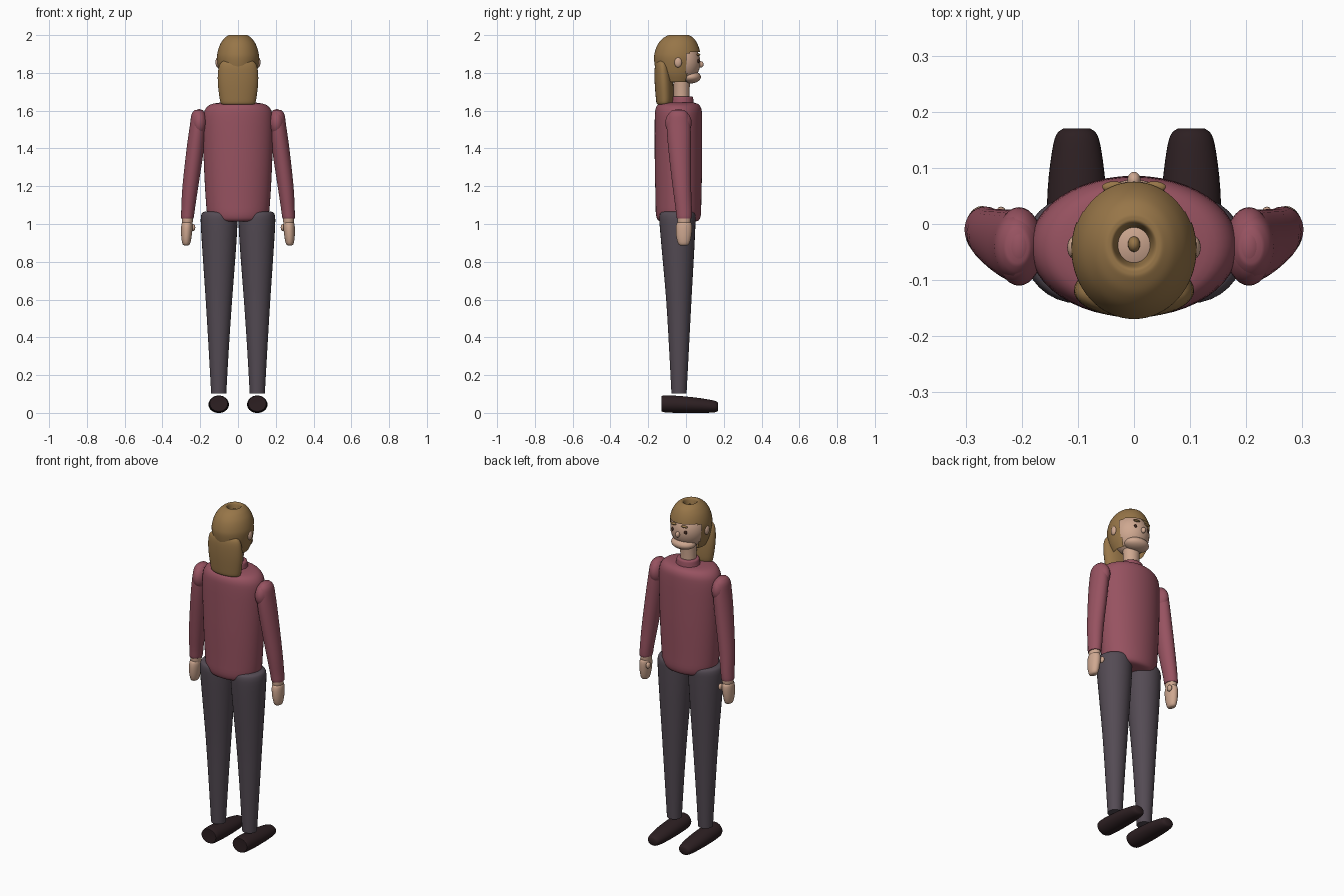
import bpy, bmesh, math
from mathutils import Vector


def colour(name, rgb):
    m = bpy.data.materials.new(name)
    m.diffuse_color = (*rgb, 1)
    return m


SKIN = colour("skin", (0.62, 0.39, 0.28))
HAIR = colour("light_brown_hair", (0.31, 0.18, 0.065))
SWEATER = colour("rose_sweater", (0.31, 0.085, 0.118))
TROUSERS = colour("grey_trousers", (0.088, 0.07, 0.088))
SHOE = colour("dark_shoe", (0.026, 0.014, 0.016))
EYE = colour("dark_brown_eye", (0.05, 0.02, 0.012))


def finish(name, bm, mat, angle=50):
    bmesh.ops.recalc_face_normals(bm, faces=bm.faces)
    me = bpy.data.meshes.new(name)
    bm.to_mesh(me)
    bm.free()
    ob = bpy.data.objects.new(name, me)
    bpy.context.collection.objects.link(ob)
    me.materials.append(mat)
    bpy.ops.object.select_all(action='DESELECT')
    ob.select_set(True)
    bpy.context.view_layer.objects.active = ob
    bpy.ops.object.shade_smooth_by_angle(angle=math.radians(angle))
    return ob


def smooth_rows(rows, steps):
    """Catmull-Rom interpolation between cross-sections."""
    rows = [Vector(r) for r in rows]
    out = []
    for i in range(len(rows) - 1):
        a, b, c, d = rows[max(i - 1, 0)], rows[i], rows[i + 1], rows[min(i + 2, len(rows) - 1)]
        for k in range(steps):
            t = k / steps
            out.append(0.5 * (2 * b + (c - a) * t + (2 * a - 5 * b + 4 * c - d) * t * t
                              + (3 * b - a - 3 * c + d) * t ** 3))
    return out + [rows[-1]]


def loft(name, rows, mat, axis='z', n=32, steps=3, caps=True, keep=None, angle=50):
    """Rows are (position, centre_a, centre_b, radius_a, radius_b) along an axis."""
    bm = bmesh.new()
    rings = []
    for p, ca, cb, ra, rb in smooth_rows(rows, steps):
        ring = []
        for i in range(n):
            t = 2 * math.pi * i / n
            a, b = ca + ra * math.cos(t), cb + rb * math.sin(t)
            ring.append(bm.verts.new((a, b, p) if axis == 'z' else (a, p, b)))
        rings.append(ring)
    for lo, hi in zip(rings, rings[1:]):
        for i in range(n):
            j = (i + 1) % n
            bm.faces.new((lo[i], lo[j], hi[j], hi[i]))
    if caps:
        bm.faces.new(rings[0])
        bm.faces.new(rings[-1])
    if keep:
        bad = [f for f in bm.faces if not keep(f.calc_center_median())]
        bmesh.ops.delete(bm, geom=bad, context='FACES')
    return finish(name, bm, mat, angle)


def ball(name, centre, radii, mat, n=24):
    bm = bmesh.new()
    bmesh.ops.create_uvsphere(bm, u_segments=n, v_segments=n // 2, radius=1)
    for v in bm.verts:
        v.co = Vector(c + r * k for c, r, k in zip(centre, radii, v.co))
    return finish(name, bm, mat)


# Torso, collar and neck
loft("sweater_body", [
    (1.012, 0, -0.04, 0.11, 0.085), (1.02, 0, -0.04, 0.145, 0.108),
    (1.05, 0, -0.04, 0.162, 0.119), (1.12, 0, -0.04, 0.17, 0.121),
    (1.30, 0, -0.04, 0.18, 0.125), (1.48, 0, -0.04, 0.186, 0.126),
    (1.57, 0, -0.04, 0.184, 0.125), (1.61, 0, -0.04, 0.172, 0.121),
    (1.633, 0, -0.04, 0.145, 0.107), (1.642, 0, -0.035, 0.10, 0.08)],
    SWEATER, n=48)
loft("collar", [
    (1.62, 0, -0.02, 0.072, 0.064), (1.65, 0, -0.02, 0.066, 0.06),
    (1.672, 0, -0.02, 0.062, 0.056), (1.676, 0, -0.02, 0.054, 0.049)], SWEATER)
loft("neck", [
    (1.62, 0, -0.023, 0.046, 0.043), (1.70, 0, -0.023, 0.045, 0.042),
    (1.79, 0, -0.023, 0.05, 0.046)], SKIN)

# Head and face
ball("head", (0, -0.03, 1.855), (0.1, 0.106, 0.113), SKIN, 36)
ball("jaw", (0, 0.022, 1.778), (0.072, 0.057, 0.034), SKIN, 32)
ball("nose", (0, 0.078, 1.845), (0.012, 0.015, 0.017), SKIN)

# Hair cap: funnel-topped shell with an opening around the face
loft("hair_cap", [
    (1.752, 0, -0.045, 0.082, 0.088), (1.80, 0, -0.045, 0.1, 0.112),
    (1.87, 0, -0.045, 0.111, 0.124), (1.91, 0, -0.045, 0.108, 0.12),
    (1.95, 0, -0.044, 0.095, 0.106), (1.98, 0, -0.041, 0.075, 0.085),
    (1.996, 0, -0.039, 0.056, 0.062), (2.0, 0, -0.038, 0.045, 0.05),
    (1.994, 0, -0.038, 0.036, 0.039), (1.955, 0, -0.038, 0.027, 0.03)],
    HAIR, n=64, steps=5, caps=False,
    keep=lambda c: not (c.y > 0.003 and c.z < 1.908 - max(0, 0.02 - c.y) * 0.6))
ball("crown_tuft", (0, -0.036, 1.968), (0.011, 0.014, 0.015), HAIR, 16)

# Long hair falling down the back
loft("back_hair", [
    (1.632, 0, -0.113, 0.075, 0.030), (1.637, 0, -0.113, 0.09, 0.042),
    (1.67, 0, -0.113, 0.098, 0.047), (1.75, 0, -0.117, 0.107, 0.049),
    (1.82, 0, -0.122, 0.104, 0.044), (1.855, 0, -0.125, 0.09, 0.034),
    (1.87, 0, -0.125, 0.06, 0.02)], HAIR, n=40)

# Paired parts
for side, s in (("left", -1), ("right", 1)):
    ball(side + "_ear", (s * 0.107, -0.042, 1.856), (0.012, 0.02, 0.027), SKIN)
    ball(side + "_eye", (s * 0.042, 0.064, 1.862), (0.009, 0.007, 0.011), EYE, 16)
    ball(side + "_eyebrow", (s * 0.036, 0.066, 1.896), (0.021, 0.01, 0.006), HAIR, 16)

    # Shoulder and sleeve
    ball(side + "_shoulder", (s * 0.205, -0.04, 1.535), (0.043, 0.07, 0.073), SWEATER, 32)
    loft(side + "_sleeve", [
        (1.028, s * 0.268, -0.009, 0.030, 0.036), (1.034, s * 0.268, -0.01, 0.034, 0.040),
        (1.08, s * 0.264, -0.012, 0.036, 0.043), (1.2, s * 0.252, -0.022, 0.042, 0.049),
        (1.4, s * 0.226, -0.034, 0.046, 0.060), (1.52, s * 0.212, -0.039, 0.043, 0.063),
        (1.58, s * 0.209, -0.04, 0.037, 0.053), (1.604, s * 0.208, -0.04, 0.02, 0.03)],
        SWEATER)

    # Wrist, hand and thumb
    loft(side + "_wrist", [
        (1.0, s * 0.268, -0.01, 0.027, 0.032), (1.018, s * 0.268, -0.01, 0.029, 0.035),
        (1.05, s * 0.267, -0.01, 0.029, 0.035)], SKIN)
    loft(side + "_hand", [
        (0.886, s * 0.274, -0.012, 0.01, 0.016), (0.895, s * 0.274, -0.012, 0.020, 0.029),
        (0.93, s * 0.273, -0.012, 0.027, 0.039), (0.975, s * 0.271, -0.011, 0.030, 0.043),
        (1.003, s * 0.27, -0.01, 0.028, 0.039), (1.012, s * 0.27, -0.01, 0.02, 0.028)], SKIN)
    ball(side + "_thumb", (s * 0.237, 0.014, 0.982), (0.011, 0.017, 0.019), SKIN, 16)

    # Trouser leg
    loft(side + "_trouser_leg", [
        (0.103, s * 0.102, -0.037, 0.04, 0.04), (0.35, s * 0.102, -0.037, 0.054, 0.053),
        (0.6, s * 0.101, -0.038, 0.070, 0.067), (0.85, s * 0.1, -0.042, 0.088, 0.085),
        (1.0, s * 0.1, -0.045, 0.097, 0.095), (1.045, s * 0.1, -0.045, 0.095, 0.095),
        (1.062, s * 0.1, -0.045, 0.085, 0.085), (1.068, s * 0.1, -0.045, 0.06, 0.06)],
        TROUSERS)

    # Shoe
    loft(side + "_shoe", [
        (-0.129, s * 0.102, 0.05, 0.04, 0.034), (-0.12, s * 0.102, 0.048, 0.05, 0.044),
        (-0.04, s * 0.102, 0.045, 0.054, 0.045), (0.06, s * 0.102, 0.040, 0.052, 0.040),
        (0.13, s * 0.102, 0.035, 0.044, 0.034), (0.16, s * 0.102, 0.033, 0.036, 0.028),
        (0.17, s * 0.102, 0.032, 0.024, 0.020)], SHOE, axis='y')
